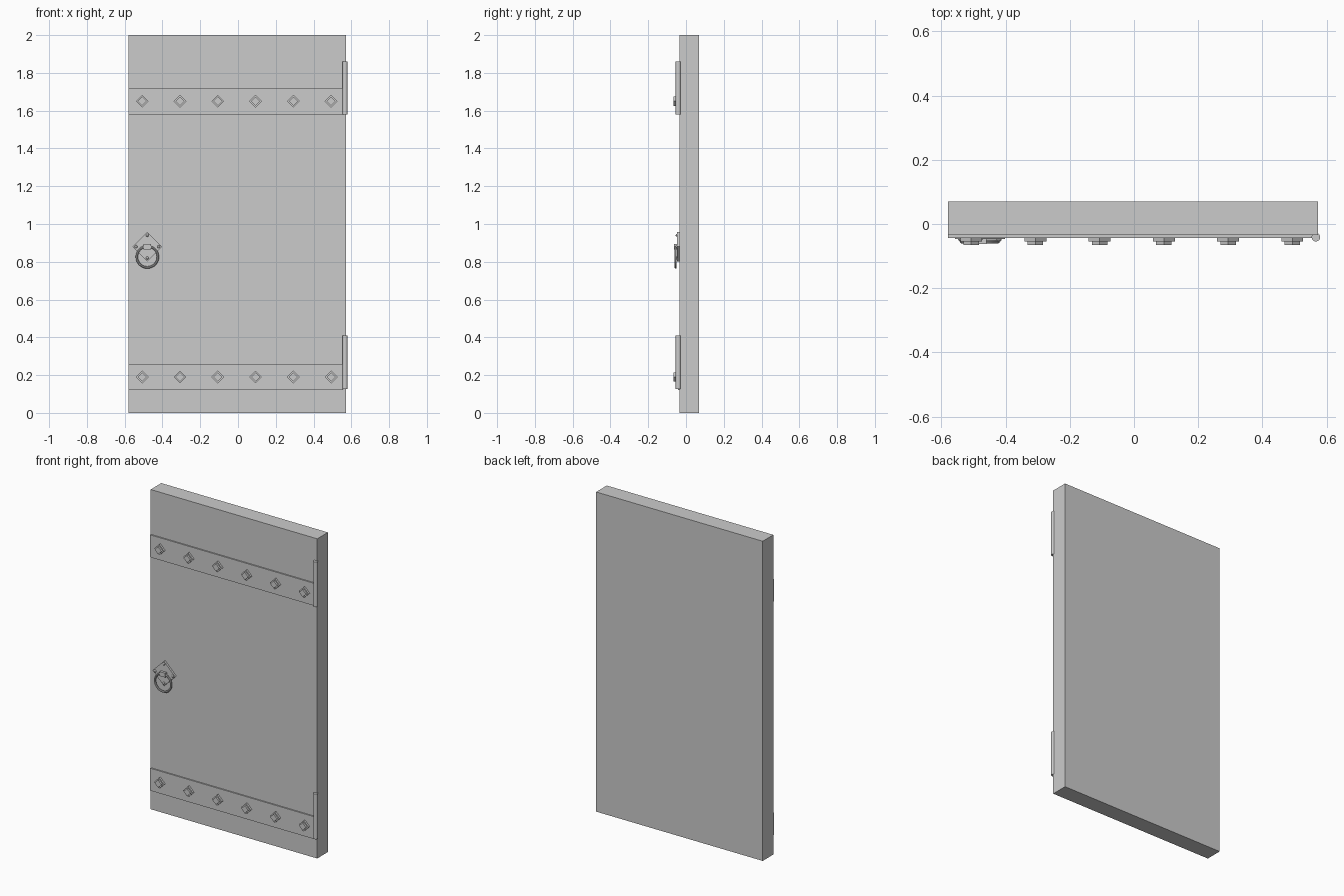
import bpy, math

if "Cube" in bpy.data.objects:
    bpy.data.objects.remove(bpy.data.objects["Cube"])

def box(name, x0, x1, y0, y1, z0, z1):
    bpy.ops.mesh.primitive_cube_add(size=1, location=((x0+x1)/2, (y0+y1)/2, (z0+z1)/2))
    o = bpy.context.object
    o.name = name
    o.scale = (x1-x0, y1-y0, z1-z0)
    return o

def diamond(name, x, z, half, y0, y1):
    # square plate standing on its corner, facing the front
    side = half * math.sqrt(2)
    o = box(name, x-side/2, x+side/2, y0, y1, z-side/2, z+side/2)
    o.rotation_euler[1] = math.pi/4
    return o

# door slab
box("door_panel", -0.58, 0.573, -0.035, 0.07, 0, 2)

for label, z, hz in (("upper", 1.65, 1.72), ("lower", 0.19, 0.268)):
    # iron strap
    box(label + "_strap", -0.58, 0.555, -0.043, -0.034, z-0.07, z+0.07)
    # stepped diamond studs
    for i in range(6):
        x = -0.507 + 0.2*i
        diamond(f"{label}_stud_base_{i}", x, z, 0.034, -0.055, -0.042)
        diamond(f"{label}_stud_head_{i}", x, z, 0.024, -0.066, -0.054)
    # hinge barrel
    bpy.ops.mesh.primitive_cylinder_add(vertices=16, radius=0.0135, depth=0.283,
                                        location=(0.5665, -0.041, hz))
    bpy.context.object.name = label + "_hinge"
    bpy.ops.object.shade_smooth_by_angle()

# handle plate, with a pin near each corner
hx, hz = -0.48, 0.88
diamond("handle_plate", hx, hz, 0.078, -0.047, -0.034)
for i, (dx, dz) in enumerate(((0.06, 0), (-0.06, 0), (0, 0.06), (0, -0.06))):
    bpy.ops.mesh.primitive_uv_sphere_add(segments=10, ring_count=6, radius=0.008,
                                         location=(hx+dx, -0.047, hz+dz))
    bpy.context.object.name = f"handle_pin_{i}"
    bpy.ops.object.shade_smooth_by_angle()

# ring holder and pull ring
box("ring_holder", hx-0.02, hx+0.02, -0.063, -0.046, 0.866, 0.893)
bpy.ops.mesh.primitive_torus_add(location=(hx, -0.055, 0.826), rotation=(math.pi/2, 0, 0),
                                 major_radius=0.056, minor_radius=0.006,
                                 major_segments=32, minor_segments=8)
bpy.context.object.name = "pull_ring"
bpy.ops.object.shade_smooth_by_angle()
